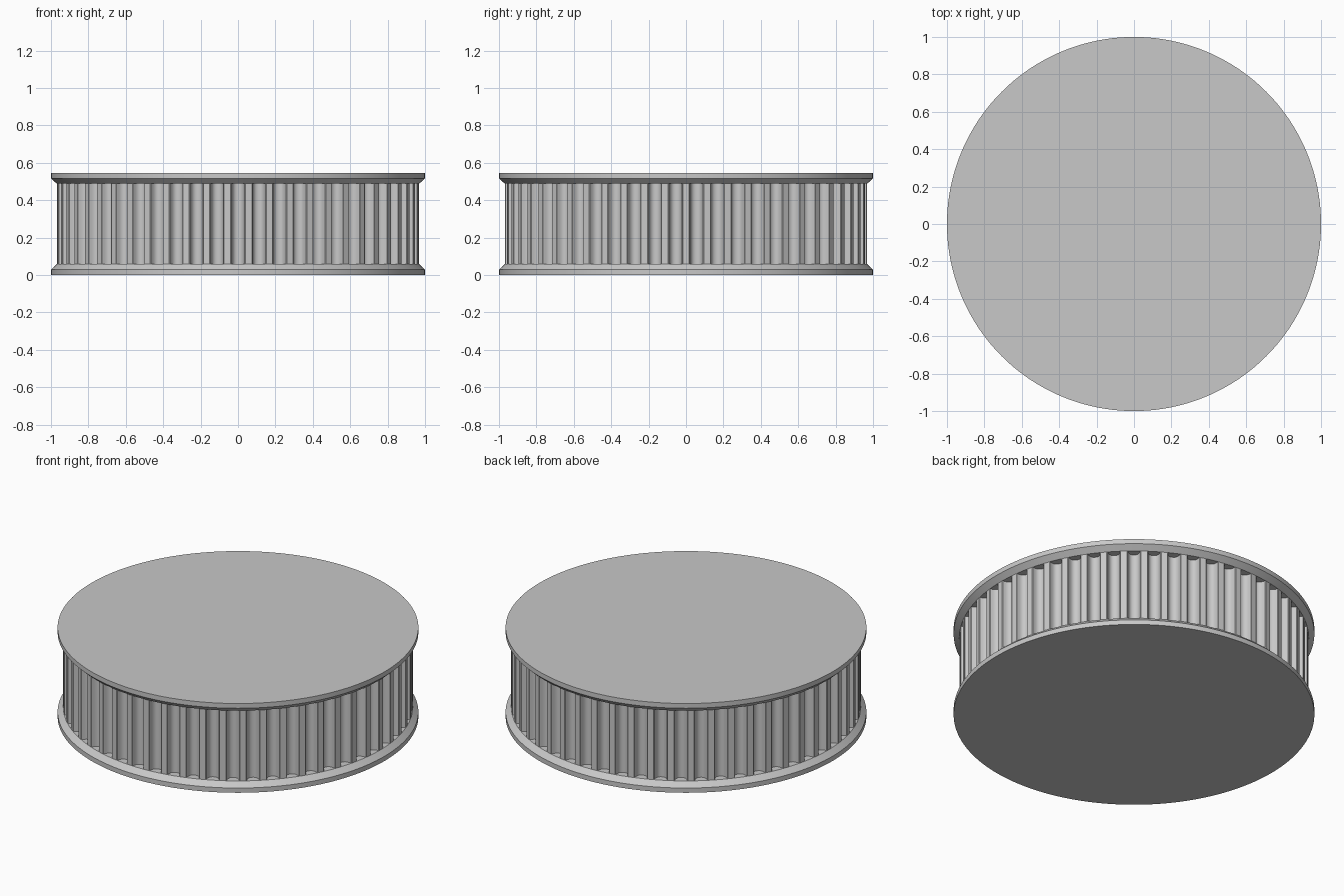
import bpy, bmesh, math
from mathutils import Matrix

cube = bpy.data.objects.get("Cube")
if cube:
    bpy.data.objects.remove(cube, do_unlink=True)

HEIGHT = 0.546
TEETH = 54
RIM_R, BODY_R = 1.0, 0.969
LIP = 0.029          # height of the straight lip and of its bevel

grey = bpy.data.materials.new("plain_grey")
grey.use_nodes = True
colour = (0.58, 0.58, 0.58, 1)
grey.diffuse_color = colour
grey.node_tree.nodes["Principled BSDF"].inputs["Base Color"].default_value = colour


def loft(name, rings, angle):
    """Join stacked closed outlines into a capped solid."""
    bm = bmesh.new()
    loops = [[bm.verts.new(p) for p in ring] for ring in rings]
    n = len(loops[0])
    for low, high in zip(loops, loops[1:]):
        for i in range(n):
            j = (i + 1) % n
            bm.faces.new((low[i], low[j], high[j], high[i]))
    bm.faces.new(loops[0][::-1])
    bm.faces.new(loops[-1])
    bmesh.ops.recalc_face_normals(bm, faces=bm.faces)
    mesh = bpy.data.meshes.new(name)
    bm.to_mesh(mesh)
    bm.free()
    mesh.materials.append(grey)
    obj = bpy.data.objects.new(name, mesh)
    bpy.context.collection.objects.link(obj)
    bpy.ops.object.select_all(action='DESELECT')
    obj.select_set(True)
    bpy.context.view_layer.objects.active = obj
    bpy.ops.object.shade_smooth_by_angle(angle=math.radians(angle))
    return obj


def circle(radius, z, n=216):
    return [(radius * math.cos(math.tau * i / n),
             radius * math.sin(math.tau * i / n), z) for i in range(n)]


# Flanges: straight lip with a bevel towards the toothed body
loft("bottom_flange", [circle(RIM_R, 0), circle(RIM_R, LIP),
                       circle(BODY_R, 2 * LIP)], 30)
loft("top_flange", [circle(BODY_R, HEIGHT - 2 * LIP), circle(RIM_R, HEIGHT - LIP),
                    circle(RIM_R, HEIGHT)], 30)

# Toothed body: one rounded groove (offset, depth), mirrored and repeated
half = [(0.039, 0), (0.036, 0.002), (0.034, 0.008), (0.032, 0.017), (0.028, 0.028),
        (0.021, 0.038), (0.011, 0.0435)]
groove = [(-x, d) for x, d in half] + [(0, 0.045)] + half[::-1]


def outline(z):
    points = []
    for k in range(TEETH):
        turn = Matrix.Rotation(math.tau * k / TEETH, 3, 'Z')
        for x, d in groove:
            y = -math.sqrt(BODY_R ** 2 - x ** 2) + d
            points.append(turn @ Matrix.Translation((x, y, z)).translation)
    return points


loft("toothed_body", [outline(LIP * 1.5), outline(HEIGHT - LIP * 1.5)], 35)
